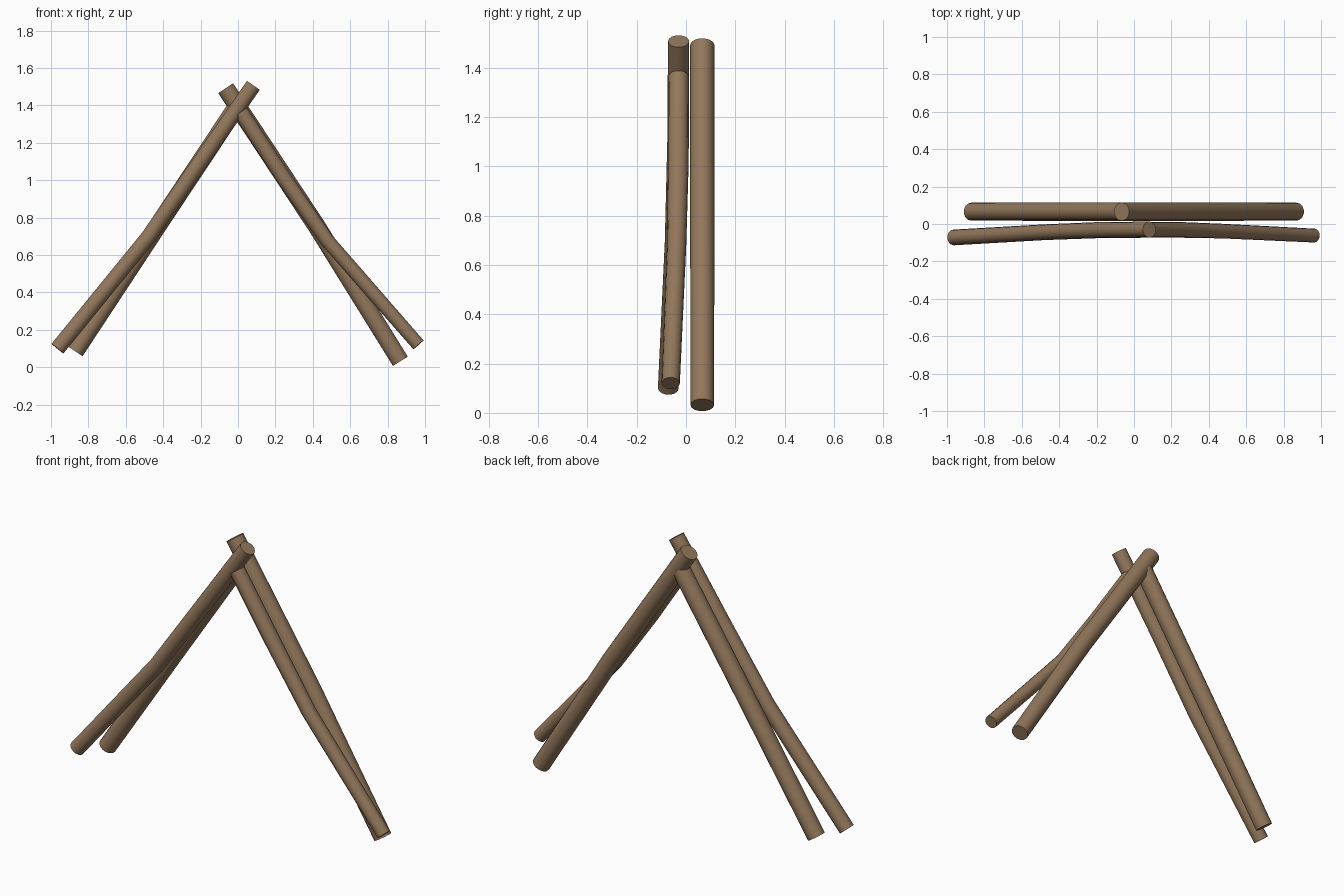
import bpy, bmesh, math
from mathutils import Vector

if "Cube" in bpy.data.objects:
    bpy.data.objects.remove(bpy.data.objects["Cube"])

# one flat bark-brown colour
wood = bpy.data.materials.new("weathered brown wood")
wood.diffuse_color = (0.29, 0.185, 0.105, 1)
wood.use_nodes = True
wood.node_tree.nodes["Principled BSDF"].inputs["Base Color"].default_value = wood.diffuse_color
SIDES = 14


def make_pole(name, path, radii):
    """Capped round pole swept along a few points, with a radius at each."""
    pts = [Vector(p) for p in path]
    bm = bmesh.new()
    rings = []
    for i, (p, r) in enumerate(zip(pts, radii)):
        d = (pts[min(i + 1, len(pts) - 1)] - pts[max(i - 1, 0)]).normalized()
        u = (Vector((0, 1, 0)) - d * d.y).normalized()
        v = d.cross(u)
        rings.append([bm.verts.new(p + r * (u * math.cos(a) + v * math.sin(a)))
                      for a in (2 * math.pi * k / SIDES for k in range(SIDES))])
    for a, b in zip(rings, rings[1:]):
        for k in range(SIDES):
            n = (k + 1) % SIDES
            bm.faces.new((a[k], a[n], b[n], b[k]))
    bm.faces.new(rings[0][::-1])
    bm.faces.new(rings[-1])
    bmesh.ops.recalc_face_normals(bm, faces=bm.faces)
    me = bpy.data.meshes.new(name)
    bm.to_mesh(me)
    bm.free()
    ob = bpy.data.objects.new(name, me)
    bpy.context.collection.objects.link(ob)
    me.materials.append(wood)
    bpy.ops.object.select_all(action='DESELECT')
    ob.select_set(True)
    bpy.context.view_layer.objects.active = ob
    bpy.ops.object.shade_smooth_by_angle(angle=math.radians(40))


# front pair: slimmer bent poles, the right one butts into the left one
make_pole("front_left_pole",
          [(-0.965, -0.072, 0.10), (-0.48, -0.044, 0.695),
           (-0.20, -0.033, 1.10), (0.082, -0.030, 1.507)],
          [0.042, 0.042, 0.043, 0.043])
make_pole("front_right_pole",
          [(0.965, -0.062, 0.12), (0.475, -0.038, 0.68),
           (0.24, -0.031, 1.02), (0.015, -0.030, 1.365)],
          [0.037, 0.039, 0.042, 0.042])

# back pair: thicker straight poles, the left one butts into the right one
make_pole("back_right_pole",
          [(0.868, 0.066, 0.032), (0.42, 0.066, 0.755), (-0.066, 0.066, 1.492)],
          [0.048, 0.049, 0.049])
make_pole("back_left_pole",
          [(-0.870, 0.066, 0.085), (-0.43, 0.066, 0.755), (-0.012, 0.066, 1.385)],
          [0.048, 0.049, 0.049])
